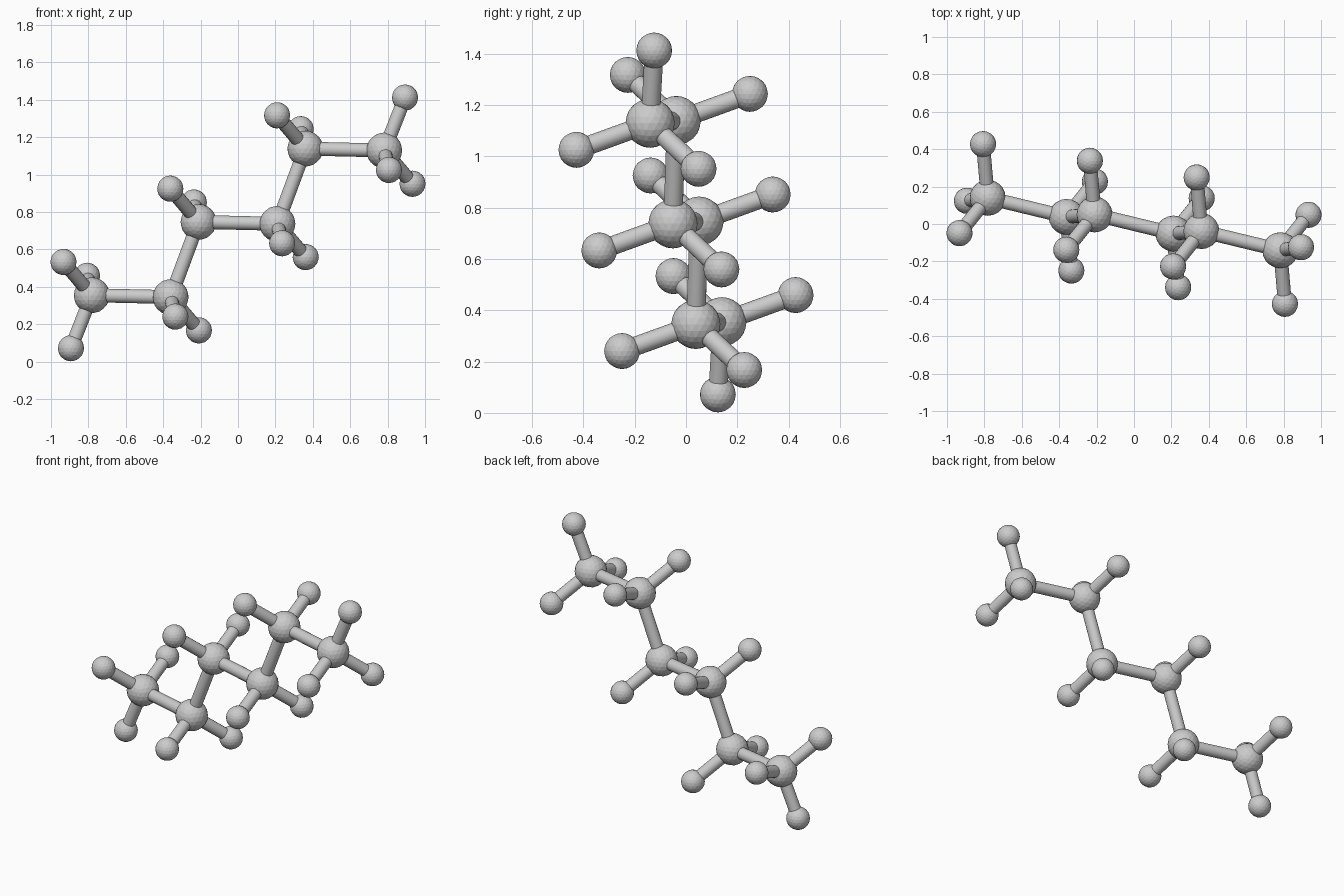
import bpy
from mathutils import Vector

if "Cube" in bpy.data.objects:
    bpy.data.objects.remove(bpy.data.objects["Cube"])

CENTRE = Vector((0, 0, 0.742))
STEP = Vector((0.571, -0.089, 0.392))      # repeat along the chain
BIG, SMALL, ROD = 0.096, 0.07, 0.037


def atom(name, p, r):
    bpy.ops.mesh.primitive_ico_sphere_add(subdivisions=3, radius=r, location=p)
    bpy.context.object.name = name


def bond(name, a, b):
    d = b - a
    bpy.ops.mesh.primitive_cylinder_add(vertices=20, radius=ROD, depth=d.length, location=(a + b) / 2)
    o = bpy.context.object
    o.name = name
    o.rotation_mode = 'QUATERNION'
    o.rotation_quaternion = d.to_track_quat('Z', 'Y')
    bpy.ops.object.shade_smooth_by_angle()


def flip(p):
    # the molecule is point-symmetric about its centre
    return 2 * CENTRE - p


carbon = Vector((-0.782, 0.14, 0.355))
side_hydrogens = [Vector((-0.933, -0.049, 0.533)), Vector((-0.807, 0.427, 0.459))]
end_hydrogen = Vector((-0.893, 0.124, 0.072))


def branch(c, h):
    atom("hydrogen_atom", h, SMALL)
    bond("hydrogen_bond", c, h)


# carbons with their two side hydrogens, each with its inverted twin
upper, lower = [], []
for i in range(3):
    c = carbon + STEP * i
    upper.append(c)
    lower.insert(0, flip(c))
    for place in (lambda p: p, flip):
        atom("carbon_atom", place(c), BIG)
        for h in side_hydrogens:
            branch(place(c), place(h + STEP * i))

# end caps
branch(carbon, end_hydrogen)
branch(flip(carbon), flip(end_hydrogen))

# zigzag backbone
chain = [p for pair in zip(upper, lower) for p in pair]
for a, b in zip(chain, chain[1:]):
    bond("carbon_bond", a, b)
